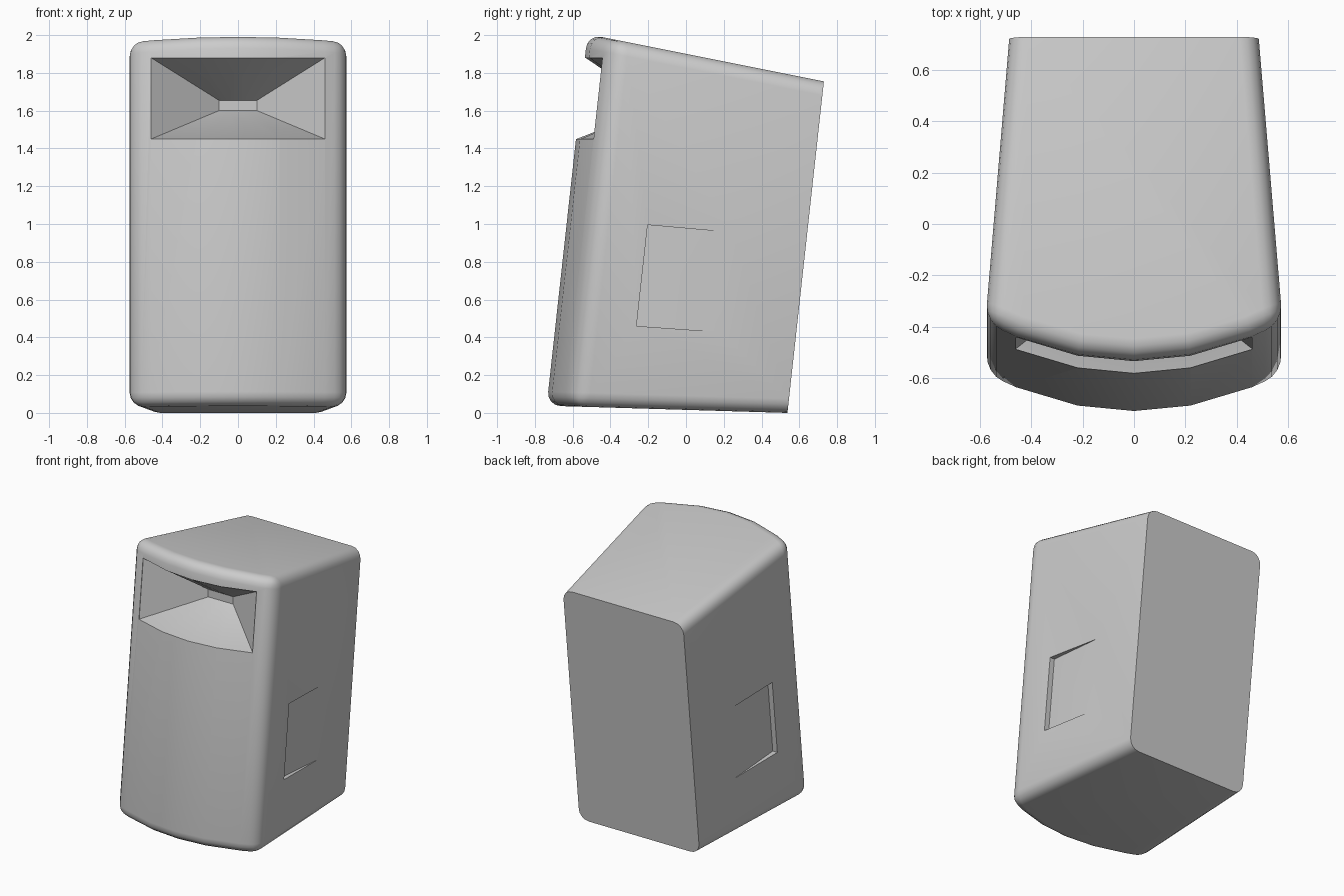
import bpy, bmesh

if "Cube" in bpy.data.objects:
    bpy.data.objects.remove(bpy.data.objects["Cube"])

LEAN = 0.11                                   # the cabinet leans backwards
FRONT_X = [-0.58, -0.46, -0.22, 0, 0.22, 0.46, 0.58]


def bulge(x):
    """Unleaned depth of the curved front at x."""
    return -0.742 + 0.44 * x * x


def on_plane(x, yl, z0, slope):
    """Leaned point on the plane z = z0 + slope * y."""
    y = (yl + LEAN * z0) / (1 - LEAN * slope)
    return (x, y, z0 + slope * y)


def make(name, verts, faces, bevel=None):
    bm = bmesh.new()
    vs = [bm.verts.new(v) for v in verts]
    for f in faces:
        bm.faces.new([vs[i] for i in f])
    bmesh.ops.recalc_face_normals(bm, faces=bm.faces)
    if bevel:
        edges = [e for e in bm.edges if bevel(e.verts[0].index, e.verts[1].index, vs, e)]
        bmesh.ops.bevel(bm, geom=edges, offset=0.075, offset_type='OFFSET',
                        segments=4, profile=0.5, affect='EDGES', clamp_overlap=True)
    me = bpy.data.meshes.new(name)
    bm.to_mesh(me)
    bm.free()
    ob = bpy.data.objects.new(name, me)
    bpy.context.collection.objects.link(ob)
    return ob


def prism(n):
    """Faces joining two rings of n points, with both caps."""
    return ([tuple(range(n)), tuple(range(n, 2 * n))] +
            [(i, (i + 1) % n, n + (i + 1) % n, n + i) for i in range(n)])


# Cabinet: curved plan outline between sloping bottom and top
plan = [(x, bulge(x)) for x in FRONT_X] + [(0.487, 0.537), (-0.487, 0.537)]
n = len(plan)
verts = [on_plane(x, y, 0.016, -0.03) for x, y in plan]
verts += [on_plane(x, y, 1.901, -0.2) for x, y in plan]


def rounded(a, b, vs, e):
    back = all(v.co.y > 0.4 for v in e.verts)
    upright = abs(e.verts[0].co.z - e.verts[1].co.z) > 1
    corner = abs(e.verts[0].co.x) > 0.57
    if upright:
        return corner
    return not back


cabinet = make("speaker_cabinet", verts, prism(n), rounded)

# Horn cutter: curved rim flaring down to a small throat
xs = FRONT_X[1:-1]
k = len(xs)
front, rim, throat = [], [], []
for z, tz, order in ((1.45, 1.60, xs), (1.88, 1.655, xs[::-1])):
    for x in order:
        y = bulge(x) + LEAN * z
        front.append((x, y - 0.3, z))
        rim.append((x, y + 0.003, z))
        throat.append((x * 0.22, -0.2, tz))
m = 2 * k
faces = [tuple(range(2 * m, 3 * m))]
faces += [(i, i + 1, m - 2 - i, m - 1 - i) for i in range(k - 1)]
for r in (0, m):
    faces += [(r + i, r + (i + 1) % m, r + m + (i + 1) % m, r + m + i) for i in range(m)]
cutters = [make("horn_cutter", front + rim + throat, faces)]

# Handle recesses: flat pockets that run out towards the tapering back
pocket = [(-0.203, 0.995), (-0.262, 0.46), (0.3, 0.42), (0.36, 0.945)]
for s in (-1, 1):
    pts = [(s * x, y, z) for x in (0.52, 0.75) for y, z in pocket]
    cutters.append(make("handle_cutter", pts, prism(4)))

# Cut the openings and bake the result
for c in cutters:
    c.hide_render = True
    mod = cabinet.modifiers.new(c.name, 'BOOLEAN')
    mod.operation = 'DIFFERENCE'
    mod.solver = 'EXACT'
    mod.object = c
bpy.context.view_layer.objects.active = cabinet
cabinet.select_set(True)
for mod in list(cabinet.modifiers):
    bpy.ops.object.modifier_apply(modifier=mod.name)
for c in cutters:
    bpy.data.objects.remove(c)
bpy.ops.object.shade_smooth_by_angle(angle=0.55)
